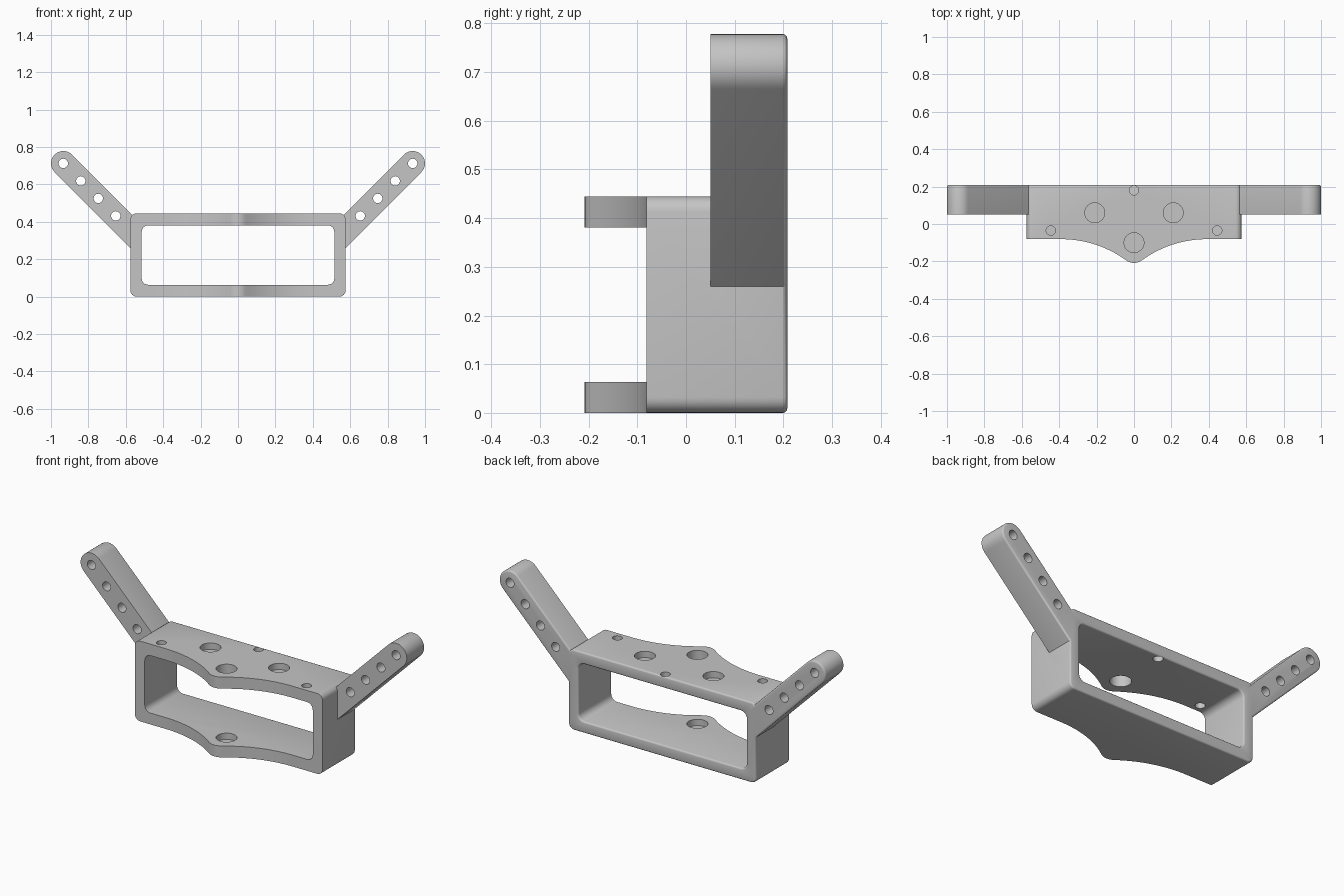
import bpy, bmesh
from math import sin, cos, pi, radians, sqrt
from mathutils import Matrix

if "Cube" in bpy.data.objects:
    bpy.data.objects.remove(bpy.data.objects["Cube"], do_unlink=True)

BACK, FRONT = 0.208, -0.208
TOP, FLOOR, CEIL = 0.445, 0.063, 0.381
EDGE = 0.009  # fillet around the back face

grey = bpy.data.materials.new("plain grey")
grey.use_nodes = True
colour = (0.56, 0.56, 0.56, 1)
grey.diffuse_color = colour
grey.node_tree.nodes["Principled BSDF"].inputs["Base Color"].default_value = colour


def make_object(name, bm):
    bmesh.ops.recalc_face_normals(bm, faces=bm.faces)
    mesh = bpy.data.meshes.new(name)
    bm.to_mesh(mesh)
    bm.free()
    mesh.materials.append(grey)
    obj = bpy.data.objects.new(name, mesh)
    bpy.context.collection.objects.link(obj)
    return obj


def loft(name, loops, closed=False):
    """Skin matching loops of 3D points; cap the ends or join them in a ring."""
    bm = bmesh.new()
    rings = [[bm.verts.new(p) for p in loop] for loop in loops]
    n = len(rings[0])
    pairs = list(zip(rings, rings[1:])) + ([(rings[-1], rings[0])] if closed else [])
    for a, b in pairs:
        for i in range(n):
            j = (i + 1) % n
            bm.faces.new((a[i], a[j], b[j], b[i]))
    if not closed:
        bm.faces.new(rings[0])
        bm.faces.new(rings[-1])
    return make_object(name, bm)


def boolean(obj, tool, operation):
    """Apply a boolean and throw the tool away."""
    tool.hide_render = True
    mod = obj.modifiers.new(operation.lower(), 'BOOLEAN')
    mod.operation, mod.object, mod.solver = operation, tool, 'EXACT'
    bpy.context.view_layer.objects.active = obj
    bpy.ops.object.modifier_apply(modifier=mod.name)
    bpy.data.objects.remove(tool, do_unlink=True)


def rounded_rect(half_w, z0, z1, r, y, steps=6):
    """Rounded rectangle in the XZ plane at depth y."""
    corners = ((half_w - r, z1 - r), (r - half_w, z1 - r),
               (r - half_w, z0 + r), (half_w - r, z0 + r))
    return [(cx + r * cos(a), y, cz + r * sin(a))
            for k, (cx, cz) in enumerate(corners)
            for a in [pi / 2 * (k + s / steps) for s in range(steps + 1)]]


def outer(d, y):
    return rounded_rect(0.575 - d, d, TOP - d, 0.032 - d, y)


def inner(d, y):
    return rounded_rect(0.515 + d, FLOOR - d, CEIL + d, 0.035 + d, y)


# Back fillet as (inset, depth) steps
fillet = [(EDGE * (1 - cos(a)), BACK - EDGE * (1 - sin(a)))
          for a in [radians(30 * k) for k in range(4)]]

# Rectangular frame tube, open front to back
body = loft("bracket_frame",
            [outer(0, -0.25)] + [outer(d, y) for d, y in fillet]
            + [inner(d, y) for d, y in reversed(fillet)] + [inner(0, -0.25)],
            closed=True)

# Front edge in plan: flat, sweeping into a round nose in the middle
nose_r, sweep_x, flat_y = 0.07, 0.39, -0.081
nose_y = FRONT + nose_r
gap = nose_y - flat_y
sweep_r = (sweep_x ** 2 + gap ** 2 - nose_r ** 2) / (2 * (nose_r - gap))
span = sweep_r + nose_r
swing = sweep_x / span  # sine of the angle where the two arcs meet
rise = sqrt(1 - swing ** 2)
half = [(0.7, 0.3), (0.7, flat_y)]
for k in range(17):
    x = sweep_x + (swing * nose_r - sweep_x) * k / 16
    half.append((x, flat_y - sweep_r + sqrt(sweep_r ** 2 - (sweep_x - x) ** 2)))
for k in range(1, 7):
    x = swing * nose_r * (1 - k / 6)
    half.append((x, nose_y - sqrt(nose_r ** 2 - x ** 2)))
plan = half + [(-x, y) for x, y in reversed(half[:-1])]
boolean(body, loft("plan_cutter", [[(x, y, z) for x, y in plan] for z in (-0.1, 0.6)]),
        'INTERSECT')

# Slanted arms with round tips, rooted inside the side walls
TIP_X, TIP_Z, ARM_R, ROOT_X = 0.934, 0.712, 0.066, 0.545


def arm_loop(side, d, y):
    r = ARM_R - d
    pts = [(TIP_X + r * cos(a), TIP_Z + r * sin(a))
           for a in [radians(-45 + 180 * k / 20) for k in range(21)]]
    mid = TIP_Z - TIP_X + ROOT_X
    pts += [(ROOT_X, mid + r * sqrt(2)), (ROOT_X, mid - r * sqrt(2))]
    return [(side * x, y, z) for x, z in pts]


for side in (1, -1):
    arm = loft("arm", [arm_loop(side, 0, 0.05)] + [arm_loop(side, d, y) for d, y in fillet])
    boolean(body, arm, 'UNION')

# Drill all holes: upright ones in the plates, level ones in the arms
drill = bmesh.new()


def upright(x, y, r, z0, z1):
    bmesh.ops.create_cone(drill, cap_ends=True, segments=32, radius1=r, radius2=r,
                          depth=z1 - z0, matrix=Matrix.Translation((x, y, (z0 + z1) / 2)))


BIG, SMALL, POCKET = 0.053, 0.025, 0.035
upright(0, -0.1, BIG, 0.3, 0.5)                        # nose hole, upper plate
upright(0, -0.1, BIG, FLOOR - POCKET, 0.15)            # nose pocket, lower plate
upright(0, 0.18, SMALL, 0.3, 0.5)                      # rear screw hole
for side in (1, -1):
    upright(side * 0.21, 0.06, BIG, TOP - POCKET, 0.5)     # shallow pockets
    upright(side * 0.445, -0.035, SMALL, 0.3, 0.5)         # front screw holes
    for k in range(4):                                     # row along the arm
        step = 0.0935 * k
        place = Matrix.Translation((side * (TIP_X - step), 0.13, TIP_Z - step))
        bmesh.ops.create_cone(drill, cap_ends=True, segments=24, radius1=SMALL,
                              radius2=SMALL, depth=0.3,
                              matrix=place @ Matrix.Rotation(pi / 2, 4, 'X'))
boolean(body, make_object("hole_cutter", drill), 'DIFFERENCE')

# Smooth the curves, keep the machined edges crisp
bpy.ops.object.select_all(action='DESELECT')
body.select_set(True)
bpy.context.view_layer.objects.active = body
bpy.ops.object.shade_smooth_by_angle(angle=radians(35))
